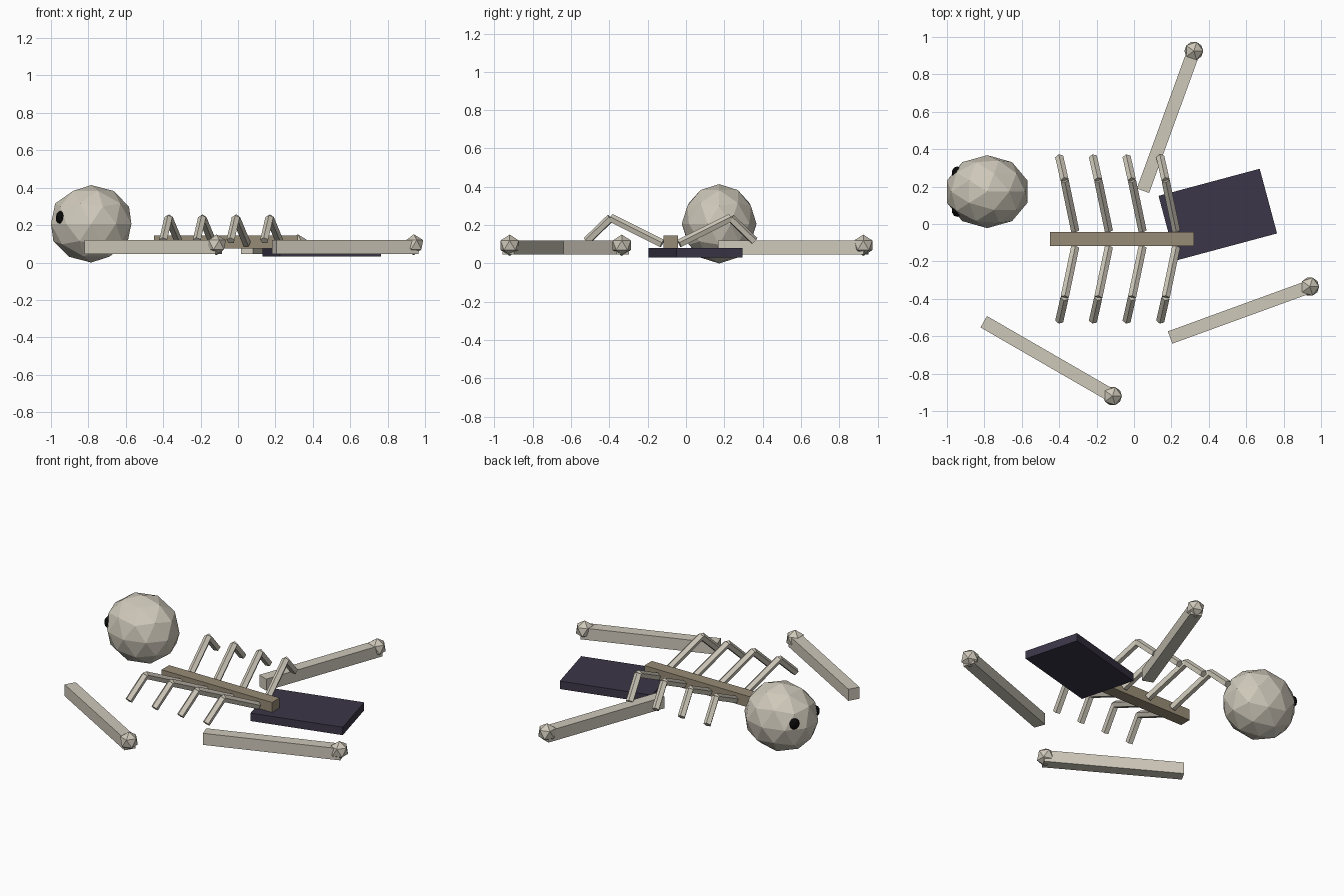
import bpy, math
from mathutils import Vector

if "Cube" in bpy.data.objects:
    bpy.data.objects.remove(bpy.data.objects["Cube"])


def material(name, rgb):
    m = bpy.data.materials.new(name)
    m.diffuse_color = (*rgb, 1)
    m.use_nodes = True
    m.node_tree.nodes["Principled BSDF"].inputs["Base Color"].default_value = m.diffuse_color
    return m


BONE = material("bone", (0.62, 0.58, 0.49))
AGED = material("aged_bone", (0.31, 0.26, 0.18))
CLOTH = material("dark_cloth", (0.045, 0.037, 0.065))
BLACK = material("socket_black", (0.003, 0.003, 0.003))


def finish(name, mat):
    ob = bpy.context.object
    ob.name = name
    ob.data.materials.append(mat)
    return ob


def box(name, loc, size, mat, turn=0):
    bpy.ops.mesh.primitive_cube_add(size=1, location=loc, rotation=(0, 0, math.radians(turn)))
    ob = finish(name, mat)
    ob.scale = size
    return ob


def ball(name, loc, radii, mat, sub):
    bpy.ops.mesh.primitive_ico_sphere_add(subdivisions=sub, radius=1, location=loc)
    ob = finish(name, mat)
    ob.scale = radii
    return ob


def rod(name, a, b, radius, mat, sides=5):
    a, b = Vector(a), Vector(b)
    d = b - a
    bpy.ops.mesh.primitive_cylinder_add(vertices=sides, radius=radius, depth=d.length,
                                        location=(a + b) / 2,
                                        rotation=d.to_track_quat('Z', 'Y').to_euler())
    return finish(name, mat)


# Skull with two sunken eye sockets
ball("skull", (-0.785, 0.173, 0.207), (0.226, 0.195, 0.207), BONE, 2)
for side, s in (("left", 1), ("right", -1)):
    ball(f"eye_socket_{side}", (-0.945, 0.173 + s * 0.1, 0.24), (0.03, 0.035, 0.038), BLACK, 2)

# Spine
SPINE_Y = -0.08
box("spine", (-0.065, SPINE_Y, 0.11), (0.77, 0.075, 0.07), AGED)

# Ribs: rising inner part and falling outer part on each side
for i in range(4):
    x = -0.315 + 0.18 * i
    for side, s in (("left", 1), ("right", -1)):
        root = (x, SPINE_Y + s * 0.045, 0.103)
        bend = (x - 0.056, SPINE_Y + s * 0.313, 0.237)
        tip = (x - 0.084, SPINE_Y + s * 0.437, 0.117)
        rod(f"rib_{side}_{i + 1}_inner", root, bend, 0.023, BONE)
        rod(f"rib_{side}_{i + 1}_outer", bend, tip, 0.023, BONE)

# Flat cloth scrap
box("cloth_scrap", (0.448, 0.05, 0.057), (0.56, 0.358, 0.05), CLOTH, 15)

# Scattered long bones, each with a knob at one end
for n, (x, y, turn) in enumerate([(0.32, 0.925, 70), (0.94, -0.335, 20), (-0.115, -0.92, -30)], 1):
    end = Vector((x, y, 0.083))
    along = Vector((math.cos(math.radians(turn)), math.sin(math.radians(turn)), 0))
    box(f"long_bone_{n}", end - along * 0.39, (0.81, 0.07, 0.073), BONE, turn)
    ball(f"bone_knob_{n}", (x, y, 0.095), (0.056,) * 3, BONE, 1)
